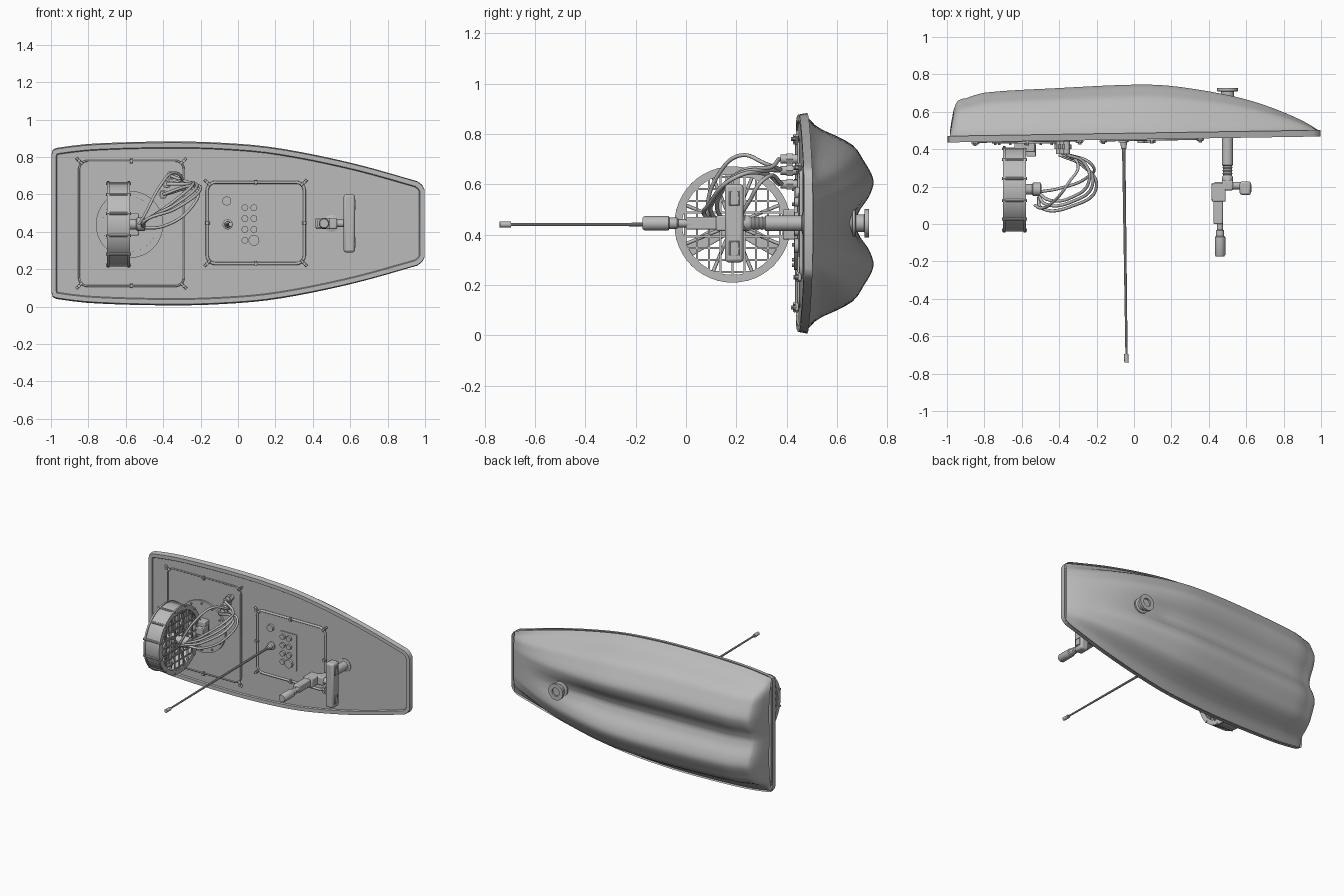
import bpy, bmesh, math
from mathutils import Vector

if "Cube" in bpy.data.objects:
    bpy.data.objects.remove(bpy.data.objects["Cube"])

grey = bpy.data.materials.new("matte grey")
grey.use_nodes = True
grey.diffuse_color = (0.5, 0.5, 0.5, 1)
grey.node_tree.nodes["Principled BSDF"].inputs["Base Color"].default_value = (0.5, 0.5, 0.5, 1)
MID = 0.445                                   # height of the hull centreline
tau = 2 * math.pi


def finish(name, bm, bevel=0.0, angle=35):
    bmesh.ops.recalc_face_normals(bm, faces=bm.faces[:])
    me = bpy.data.meshes.new(name)
    bm.to_mesh(me)
    bm.free()
    ob = bpy.data.objects.new(name, me)
    bpy.context.collection.objects.link(ob)
    me.materials.append(grey)
    if bevel:
        mod = ob.modifiers.new("Bevel", 'BEVEL')
        mod.width, mod.segments = bevel, 2
    bpy.ops.object.select_all(action='DESELECT')
    ob.select_set(True)
    bpy.context.view_layer.objects.active = ob
    bpy.ops.object.shade_smooth_by_angle(angle=math.radians(angle))
    return ob


def lathe(name, base, axis, profile, n=32, closed=False):
    """Spin (radius, distance) pairs about an axis."""
    bm = bmesh.new()
    q = Vector(axis).to_track_quat('Z', 'Y')
    rings = [[bm.verts.new(Vector(base) + q @ Vector((r * math.cos(tau * i / n), r * math.sin(tau * i / n), h)))
              for i in range(n)] for r, h in profile]
    pairs = list(zip(rings, rings[1:])) + ([(rings[-1], rings[0])] if closed else [])
    for a, b in pairs:
        for i in range(n):
            bm.faces.new((a[i], a[(i + 1) % n], b[(i + 1) % n], b[i]))
    if not closed:
        bm.faces.new(rings[0])
        bm.faces.new(rings[-1])
    return finish(name, bm)


def cyl(name, a, b, r, r2=None, n=24):
    d = Vector(b) - Vector(a)
    return lathe(name, a, d, [(r, 0), (r2 or r, d.length)], n)


def box(name, lo, hi, bevel=0.0):
    bm = bmesh.new()
    bmesh.ops.create_cube(bm, size=1)
    for v in bm.verts:
        v.co = [(l + h) / 2 + c * (h - l) for l, h, c in zip(lo, hi, v.co)]
    return finish(name, bm, bevel)


def tube(name, pts, r, cyclic=False, smooth=True):
    cu = bpy.data.curves.new(name, 'CURVE')
    cu.dimensions, cu.bevel_depth, cu.bevel_resolution = '3D', r, 2
    cu.use_fill_caps = True
    sp = cu.splines.new('BEZIER' if smooth else 'POLY')
    target = sp.bezier_points if smooth else sp.points
    target.add(len(pts) - 1)
    for p, co in zip(target, pts):
        p.co = co if smooth else (*co, 1)
        if smooth:
            p.handle_left_type = p.handle_right_type = 'AUTO'
    sp.use_cyclic_u = cyclic
    cu.materials.append(grey)
    ob = bpy.data.objects.new(name, cu)
    bpy.context.collection.objects.link(ob)


def curve_at(keys, x):
    """Smooth interpolation through (x, value) keys."""
    i = max(0, min(len(keys) - 2, sum(k[0] <= x for k in keys) - 1))
    p = [keys[max(0, min(len(keys) - 1, i + j))] for j in (-1, 0, 1, 2)]
    h = p[2][0] - p[1][0]
    t = (x - p[1][0]) / h
    m1 = h * (p[2][1] - p[0][1]) / (p[2][0] - p[0][0])
    m2 = h * (p[3][1] - p[1][1]) / (p[3][0] - p[1][0])
    return ((2 * t**3 - 3 * t * t + 1) * p[1][1] + (t**3 - 2 * t * t + t) * m1
            + (3 * t * t - 2 * t**3) * p[2][1] + (t**3 - t * t) * m2)


def sheer(x):
    return 0.478 + 0.016 * x


def deck(x):
    return sheer(x) - 0.018


def rounded(x0, x1, z0, z1, r, steps=5):
    return [(cx + r * math.cos(a), cz + r * math.sin(a))
            for k, (cx, cz) in enumerate([(x1 - r, z1 - r), (x0 + r, z1 - r), (x0 + r, z0 + r), (x1 - r, z0 + r)])
            for a in [(k + s / steps) * math.pi / 2 for s in range(steps + 1)]]


def plate(name, outline, front, thick, bevel=0.0):
    """Extrude an x-z outline; front gives y at each x."""
    bm = bmesh.new()
    face = bm.faces.new([bm.verts.new((x, front(x), z)) for x, z in outline])
    ext = bmesh.ops.extrude_face_region(bm, geom=[face])
    for v in ext["geom"]:
        if isinstance(v, bmesh.types.BMVert):
            v.co.y += thick
    if face not in bm.faces[:]:
        bm.faces.new([v for v in bm.verts if abs(v.co.y - front(v.co.x)) < 1e-5])
    return finish(name, bm, bevel)


# Hull: lofted twin-keel cross-sections
WIDTH = [(-1, .40), (-.8, .425), (-.4, .438), (-.1, .432), (.2, .405), (.6, .325), (.96, .225), (1, .21)]
KEEL = [(-.985, .49), (-.965, .61), (-.94, .66), (-.9, .672), (-.8, .702), (-.4, .727),
        (0, .745), (.2, .738), (.5, .69), (.7, .635), (.9, .553), (.98, .505)]
SECTION = [(0, .72), (.12, .79), (.25, .93), (.38, 1), (.46, .97), (.58, .86), (.72, .7),
           (.81, .42), (.87, .2), (.95, .06), (.985, 0)]
bm = bmesh.new()
stations = [-.985, -.975, -.965, -.95, -.94, -.92] + [-.9 + 1.88 * i / 40 for i in range(41)]
across = [i / 22 for i in range(-22, 23)]
loops = []
for x in stations:
    w, y0 = curve_at(WIDTH, x) - 0.008, sheer(x)
    depth = curve_at(KEEL, x) - y0
    row = []
    for t in across:
        f = curve_at(SECTION, min(abs(t) * .985, .985))
        if abs(t) < .38:                      # centre tunnel fades out toward the bow
            f += (1 - f) * max(0, min(1, (x - .3) / .55))
        row.append(bm.verts.new((x, y0 + depth * f, MID + w * t)))
    loops.append(row)
for a, b in zip(loops, loops[1:]):
    for i in range(len(across) - 1):
        bm.faces.new((a[i], a[i + 1], b[i + 1], b[i]))
finish("hull", bm, angle=60)

# Deck with raised rim
side = [(-.97 + 1.93 * i / 24) for i in range(25)]
top = [(-.997, .37), (-.99, .395)] + [(x, curve_at(WIDTH, x)) for x in side] + [(.985, .205), (.998, .18)]
outline = [(x, MID + h) for x, h in top] + [(x, MID - h) for x, h in reversed(top)]
bm = bmesh.new()
lower = [bm.verts.new((x, sheer(x) + .008, z)) for x, z in outline]
upper = [bm.verts.new((x, sheer(x) - .026, MID + (z - MID) * .985)) for x, z in outline]
n = len(outline)
for i in range(n):
    bm.faces.new((lower[i], lower[(i + 1) % n], upper[(i + 1) % n], upper[i]))
cap = bm.faces.new(upper)
bm.normal_update()
bmesh.ops.inset_region(bm, faces=[cap], thickness=0.025, use_even_offset=True)
bmesh.ops.inset_region(bm, faces=[cap], thickness=0.005, use_even_offset=True)
for v in cap.verts:
    v.co.y = deck(v.co.x)
finish("deck", bm)

# Hatches, their seals and clips
for name, (x0, x1, z0, z1), r in (("rear_hatch", (-.85, -.29, .11, .78), .005),
                                 ("centre_hatch", (-.165, .355, .23, .665), .008)):
    shape = rounded(x0, x1, z0, z1, .045)
    plate(name, shape, lambda x: deck(x) - .008, .012)
    tube(name + "_seal", [(x, deck(x) - .008, z) for x, z in shape], r, True, False)
    cx, cz = (x0 + x1) / 2, (z0 + z1) / 2
    for sx in (-1, 0, 1):
        for sz in (-1, 0, 1):
            if (sx or sz) and not (r < .006 and sz == 0):
                ex, ez = cx + sx * (x1 - x0) / 2, cz + sz * (z1 - z0) / 2
                k = .018 if sx and sz else .014
                y = deck(ex) - .014
                tube(name + "_clip", [(ex - sx * k, y, ez - sz * k), (ex + sx * k * .8, y, ez + sz * k * .8)],
                     .007, False, False)
                cyl(name + "_clip_knob", (ex, y, ez), (ex, y - .016, ez), .009, n=10)

# Control panel with buttons
plate("control_panel", rounded(.01, .14, .31, .565, .01), lambda x: deck(x) - .014, .01)
for bx in (.037, .085):
    for k in range(4):
        big = bx > .05 and k == 0
        z = .355 + .058 * k
        cyl("button", (bx, .455, z), (bx, .432, z), .029 if big else .018, n=16)
cyl("round_cap", (-.06, .455, .565), (-.06, .435, .565), .024)

# Whip antenna
lathe("antenna_base", (-.055, .46, .44), (0, -1, 0), [(.027, 0), (.027, .02), (.017, .025), (.015, .055), (.009, .06)])
cyl("antenna_rod", (-.055, .41, .44), (-.04, -.71, .44), .009, .006, 10)
cyl("antenna_tip", (-.041, -.695, .44), (-.04, -.74, .44), .012, n=12)

# Fan turntable on the rear hatch
FY, FZ, FX0, FX1, R = .185, .44, -.695, -.585, .225
lathe("turntable_ring", (-.58, .45, .44), (0, -1, 0), [(.18, 0), (.18, .02), (.145, .02), (.145, 0)], 48, True)
cyl("turntable_disc", (-.58, .45, .44), (-.58, .437, .44), .145, n=40)
for i in range(12):
    a = tau * i / 12
    p = (-.58 + .162 * math.cos(a), .435, .44 + .162 * math.sin(a))
    cyl("turntable_bolt", p, (p[0], .422, p[2]), .007, n=8)
box("fan_mount", (-.64, .385, .38), (-.53, .44, .50), .006)
box("fan_bracket", (-.575, .36, .415), (-.525, .43, .465), .005)

# Fan duct, grilles, struts and motor
lathe("fan_duct", (FX0, FY, FZ), (1, 0, 0), [(R, 0), (R, .11), (R - .012, .11), (R - .012, 0)], 48, True)
for x in (FX0, FX1):
    lathe("duct_flange", (x - .005, FY, FZ), (1, 0, 0),
          [(R + .006, 0), (R + .006, .012), (R - .025, .012), (R - .025, 0)], 48, True)
    for k in range(-4, 5):
        c = k * .047
        h = math.sqrt(R * R - c * c) - .004
        box("grille_wire", (x - .004, FY + c - .004, FZ - h), (x + .004, FY + c + .004, FZ + h))
        box("grille_wire", (x - .004, FY - h, FZ + c - .004), (x + .004, FY + h, FZ + c + .004))
for i in range(12):
    a = tau * (i + .5) / 12
    c, s = math.cos(a), math.sin(a)
    cyl("duct_bolt", (FX0 - .012, FY + R * c, FZ + R * s), (FX1 + .012, FY + R * c, FZ + R * s), .008, n=8)
for i in range(8):
    a = tau * (i + .5) / 8
    c, s = math.cos(a), math.sin(a)
    tube("fan_strut", [(-.60, FY + .03 * c, FZ + .03 * s), (-.60, FY + .22 * c, FZ + .22 * s)], .007, False, False)
for i in range(3):
    a = tau * i / 3
    blade = box("fan_blade", (-.006, -.028, .02), (.006, .028, .20), .004)
    blade.location = (-.645, FY, FZ)
    blade.rotation_mode = 'XYZ'
    blade.rotation_euler = (a, 0, 0)
lathe("fan_motor", (-.68, FY, FZ), (1, 0, 0), [(.02, 0), (.035, .02), (.035, .075), (.028, .085), (.028, .135),
                                               (.036, .14), (.036, .18), (.02, .186)])

# Cables and their deck glands
glands = [(-.40, .60), (-.38, .655), (-.36, .70)]
for k, (gx, gz) in enumerate(glands):
    cyl("cable_gland", (gx, .455, gz), (gx, .375, gz), .018, n=14)
    cyl("gland_nut", (gx, .425, gz), (gx, .40, gz), .025, n=6)
    o = .012 * (k - 1)
    tube("cable", [(-.51, FY - .03 + o, FZ + o), (-.50 + k * .02, .09 + k * .02, .47 + o), (-.33, .12 + o * 2, .55 + o * 2),
                   (-.20 - .02 * k, .22 + o, .645 + o), (-.27, .32 + o, .655 + o), (gx, .37, gz)], .0085)
tube("looped_cable", [(-.53, .10, .44), (-.50, .085, .49), (-.42, .13, .64), (-.35, .22, .715), (-.30, .32, .68),
                      (-.38, .385, .655)], .008)
tube("low_cable", [(-.52, .17, .42), (-.40, .19, .43), (-.25, .25, .53), (-.22, .31, .62), (-.40, .385, .60)], .008)

# Sensor mast: post, threaded collar and joint
PX = .50
lathe("mast_post", (PX, .475, MID), (0, -1, 0), [(.045, 0), (.045, .012), (.03, .016), (.03, .16), (.022, .165)]
      + [(.022 + .006 * (i % 2), .165 + .008 * i) for i in range(1, 8)] + [(.03, .225), (.03, .25), (.018, .255), (.018, .29)])
cyl("mast_joint", (.43, .205, MID), (.57, .205, MID), .02)
box("mast_clamp", (.47, .18, MID - .03), (.53, .235, MID + .03), .008)

# Lower arm and hanging lamp
plate("arm", [(.425, MID - .025), (.475, MID - .025), (.475, MID + .025), (.425, MID + .025)],
      lambda x: .0, .215, .006)
box("arm_lug", (.415, .12, MID - .03), (.49, .22, MID + .03), .006)
lathe("lamp", (.46, .02, MID), (0, -1, 0), [(.016, 0), (.016, .05), (.022, .055), (.022, .085), (.028, .09), (.028, .185),
                                            (.023, .193)])

# Twin-window sensor bar
BX0, BX1, BY0, BY1 = .565, .625, .155, .228
box("sensor_bar", (BX0, BY0, .29), (BX1, BY1, .60), .012)
for z in (.345, .545):
    y = (BY0 + BY1) / 2
    tube("sensor_window_frame", [(BX1, y + a, z + b) for a, b in ((-.018, -.026), (.018, -.026), (.018, .026), (-.018, .026))],
         .004, True, False)
    box("sensor_window", (BX1 - .002, y - .013, z - .02), (BX1 + .003, y + .013, z + .02))

# Keel fitting under the bow
lathe("keel_fitting", (PX, .60, MID), (0, 1, 0), [(.04, 0), (.04, .06), (.052, .062), (.052, .072), (.035, .076), (.035, .108),
                                                  (.056, .11), (.056, .127), (.028, .127), (.028, .115)])
